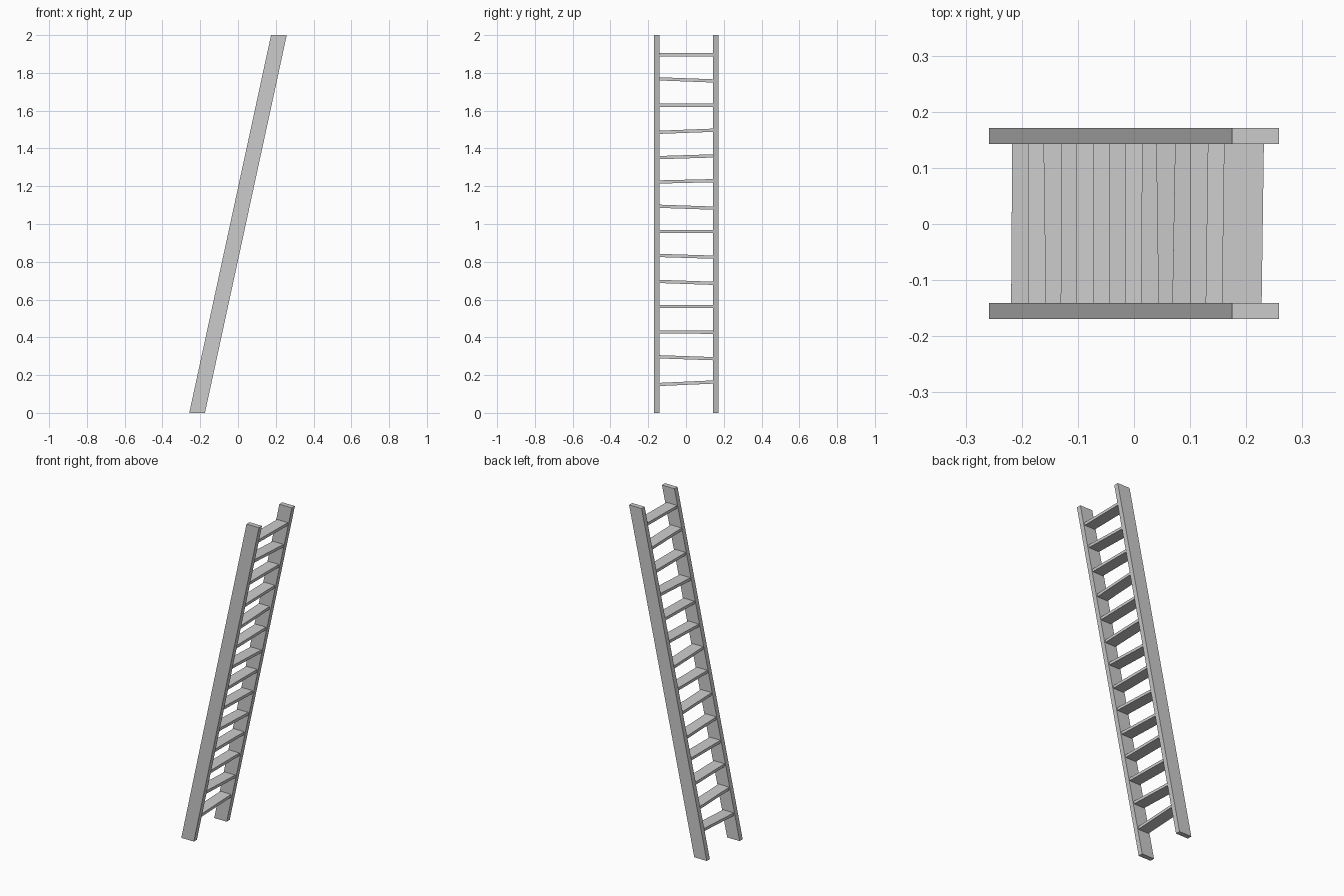
import bpy, bmesh
from mathutils import Matrix, Vector

cube = bpy.data.objects.get("Cube")
if cube:
    bpy.data.objects.remove(cube, do_unlink=True)

grey = bpy.data.materials.new("plain grey")
grey.use_nodes = True
colour = (0.6, 0.6, 0.6, 1)
grey.diffuse_color = colour
grey.node_tree.nodes["Principled BSDF"].inputs["Base Color"].default_value = colour

SLOPE = 0.2165  # sideways lean per unit of height


def box(name, size, matrix):
    bm = bmesh.new()
    bmesh.ops.create_cube(bm, size=1, matrix=matrix @ Matrix.Diagonal((*size, 1)))
    mesh = bpy.data.meshes.new(name)
    bm.to_mesh(mesh)
    bm.free()
    mesh.materials.append(grey)
    obj = bpy.data.objects.new(name, mesh)
    bpy.context.collection.objects.link(obj)
    return obj


# Side rails: boxes sheared so their ends stay level
lean = Matrix.Identity(4)
lean[0][2] = SLOPE
for name, y in (("front_rail", -0.155), ("back_rail", 0.157)):
    box(name, (0.083, 0.029, 2), Matrix.Translation((0, y, 1)) @ lean)

# Treads: flat boards, each a little crooked (height, rise along y, skew along y)
treads = [
    (0.157, 0.013, 0.002), (0.292, -0.010, 0), (0.428, -0.002, -0.004),
    (0.563, 0, 0.001), (0.691, -0.010, 0), (0.829, -0.009, -0.001),
    (0.960, 0, 0), (1.089, -0.010, 0), (1.226, 0.007, 0.002),
    (1.356, 0.009, -0.004), (1.491, 0.011, 0.005), (1.629, 0, 0),
    (1.763, -0.011, 0.004), (1.896, 0, 0.004),
]
for i, (z, rise, skew) in enumerate(treads):
    axis = Vector((skew, 0.288, rise))
    turn = Vector((0, 1, 0)).rotation_difference(axis).to_matrix().to_4x4()
    centre = Matrix.Translation((SLOPE * (z - 1), 0.001, z))
    box(f"tread_{i + 1}", (0.071, 0.288, 0.017), centre @ turn)
